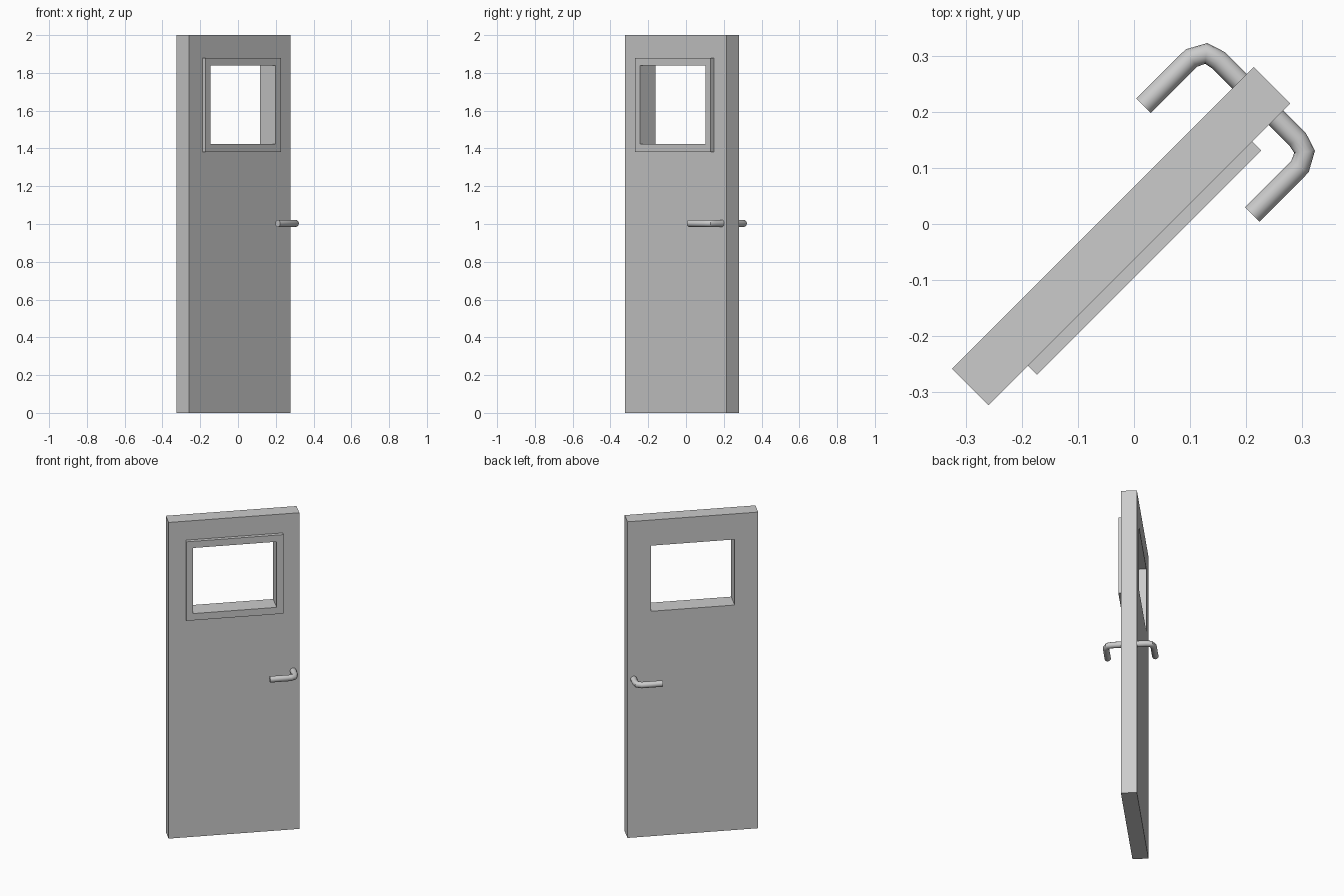
import bpy, bmesh, math

if "Cube" in bpy.data.objects:
    bpy.data.objects.remove(bpy.data.objects["Cube"])

TURN = math.radians(45)          # the whole door is turned about z
OPENING = (-0.275, 0.213, 1.423, 1.838)


def holed_panel(name, outer, inner, y_front, y_back):
    """Rectangular slab with a rectangular through-hole; rects are x0, x1, z0, z1."""
    bm = bmesh.new()

    def ring(rect, y):
        x0, x1, z0, z1 = rect
        return [bm.verts.new((x, y, z)) for x, z in
                ((x0, z0), (x1, z0), (x1, z1), (x0, z1))]

    # outer front, inner front, inner back, outer back: bridged in a closed cycle
    rings = [ring(outer, y_front), ring(inner, y_front),
             ring(inner, y_back), ring(outer, y_back)]
    for k in range(4):
        a, b = rings[k], rings[(k + 1) % 4]
        for i in range(4):
            j = (i + 1) % 4
            bm.faces.new((a[i], a[j], b[j], b[i]))
    bmesh.ops.recalc_face_normals(bm, faces=bm.faces)
    mesh = bpy.data.meshes.new(name)
    bm.to_mesh(mesh)
    bm.free()
    obj = bpy.data.objects.new(name, mesh)
    obj.rotation_euler.z = TURN
    bpy.context.collection.objects.link(obj)
    return obj


# Door leaf and raised window trim on the front
holed_panel("door_leaf", (-0.412, 0.349, 0, 2), OPENING, -0.045, 0.047)
holed_panel("window_trim", (-0.312, 0.253, 1.38, 1.88), OPENING, -0.068, -0.045)

# Lever handle: one bent bar through the door, same on both sides
half = [(0.161, -0.137), (0.281, -0.137), (0.306, -0.124), (0.313, -0.099)]
path = half + [(x, -y) for x, y in reversed(half)]
curve = bpy.data.curves.new("lever_handle", 'CURVE')
curve.dimensions = '3D'
curve.bevel_depth = 0.0185
curve.bevel_resolution = 6
curve.use_fill_caps = True
spline = curve.splines.new('POLY')
spline.points.add(len(path) - 1)
for p, (x, y) in zip(spline.points, path):
    p.co = (x, y, 1.003, 1)
handle = bpy.data.objects.new("lever_handle", curve)
handle.rotation_euler.z = TURN
bpy.context.collection.objects.link(handle)
bpy.context.view_layer.objects.active = handle
handle.select_set(True)
bpy.ops.object.convert(target='MESH')
bpy.ops.object.shade_smooth_by_angle(angle=math.radians(30))
